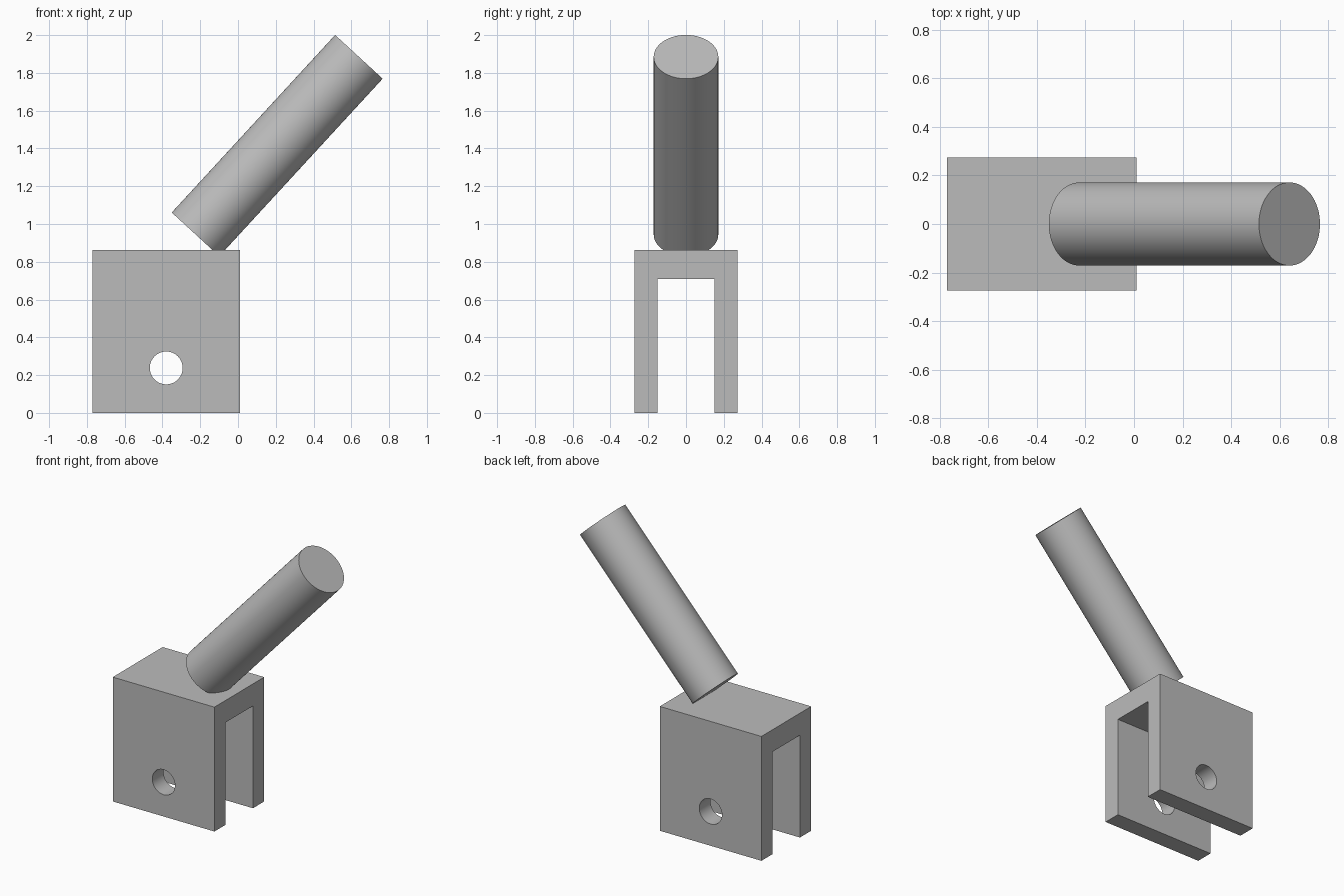
import bpy, bmesh, math
from mathutils import Vector

cube = bpy.data.objects.get("Cube")
if cube:
    bpy.data.objects.remove(cube, do_unlink=True)

grey = bpy.data.materials.new("plain_grey")
grey.use_nodes = True
colour = (0.5, 0.5, 0.5, 1)
grey.diffuse_color = colour
grey.node_tree.nodes["Principled BSDF"].inputs["Base Color"].default_value = colour


def cylinder(name, start, end, radius):
    """Smooth-sided rod with flat ends between two points."""
    start, end = Vector(start), Vector(end)
    axis = end - start
    bpy.ops.mesh.primitive_cylinder_add(vertices=64, radius=radius, depth=axis.length,
                                        location=(start + end) / 2)
    obj = bpy.context.object
    obj.name = name
    obj.rotation_euler = axis.to_track_quat("Z", "Y").to_euler()
    obj.data.materials.append(grey)
    bpy.ops.object.shade_smooth_by_angle(angle=math.radians(30))
    return obj


# Fork bracket: upside-down U profile extruded along x
left, right = -0.77, 0.01
half, slot = 0.273, 0.15
height, slot_top = 0.863, 0.71
profile = [(-half, 0), (-slot, 0), (-slot, slot_top), (slot, slot_top),
           (slot, 0), (half, 0), (half, height), (-half, height)]
bm = bmesh.new()
face = bm.faces.new([bm.verts.new((left, y, z)) for y, z in profile])
ext = bmesh.ops.extrude_face_region(bm, geom=[face])
moved = [v for v in ext["geom"] if isinstance(v, bmesh.types.BMVert)]
bmesh.ops.translate(bm, verts=moved, vec=(right - left, 0, 0))
bmesh.ops.recalc_face_normals(bm, faces=bm.faces)
mesh = bpy.data.meshes.new("fork_bracket")
bm.to_mesh(mesh)
bm.free()
bracket = bpy.data.objects.new("fork_bracket", mesh)
bpy.context.collection.objects.link(bracket)
mesh.materials.append(grey)

# Pin hole through both fork arms
cutter = cylinder("pin_hole_cutter", (-0.38, -0.5, 0.238), (-0.38, 0.5, 0.238), 0.087)
cutter.hide_render = True
cutter.hide_set(True)
hole = bracket.modifiers.new("pin_hole", "BOOLEAN")
hole.operation = "DIFFERENCE"
hole.solver = "EXACT"
hole.object = cutter

# Tilted rod whose lower edge sinks into the bracket top
cylinder("tilted_rod", (-0.225, 0, 0.945), (0.64, 0, 1.885), 0.171)
